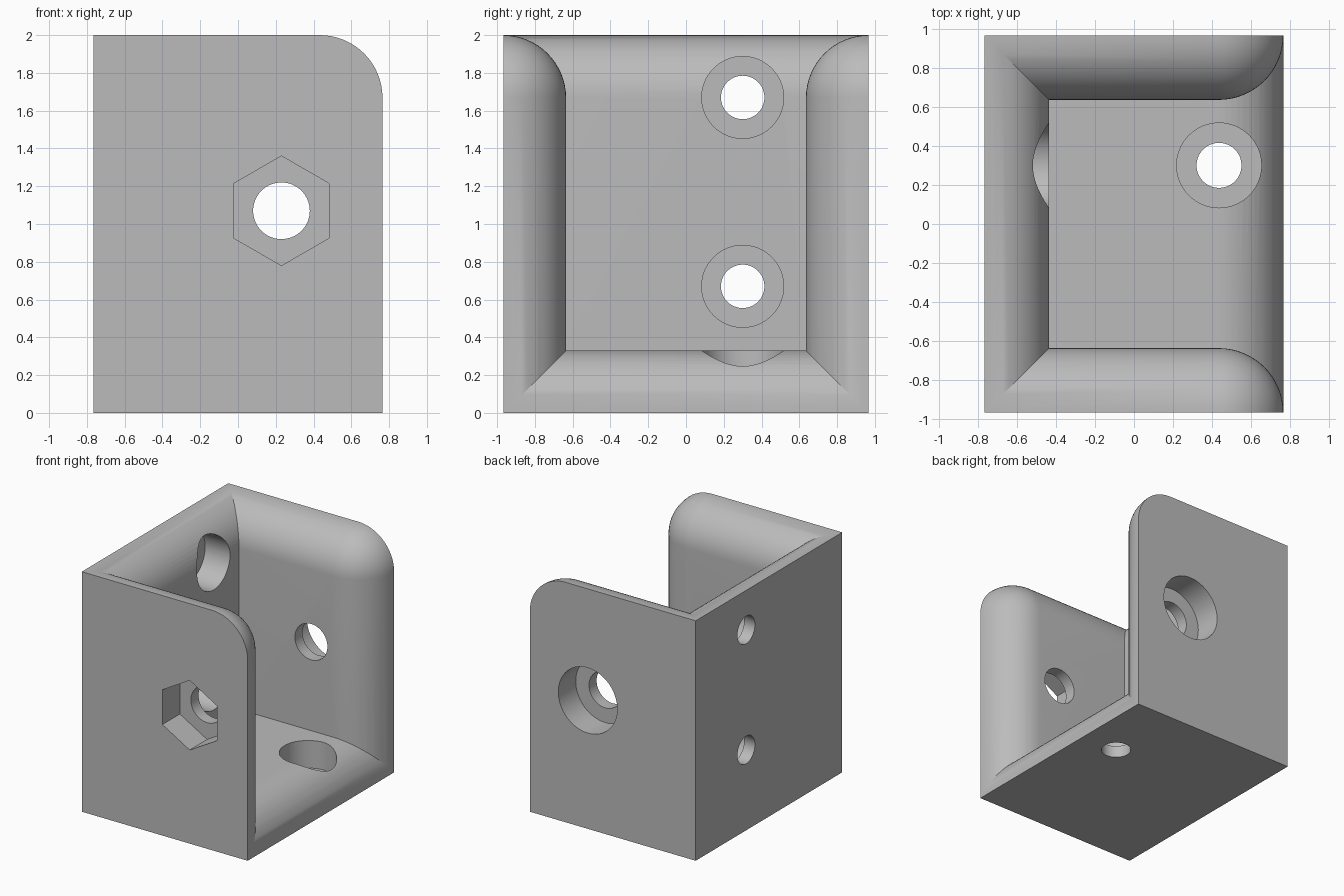
import bpy, bmesh
from math import pi, radians
from mathutils import Vector

cube = bpy.data.objects.get("Cube")
if cube:
    bpy.data.objects.remove(cube, do_unlink=True)

HX, HY, H = 0.765, 0.965, 2.0     # half width, half depth, height
T = 0.33                          # wall thickness and edge radius
POCKET = 0.23                     # depth of every recess
FAR = 1.8                         # overshoot, trimmed off later


def slab(name, lo, hi, radius=0.0):
    """Box between two corners, optionally with rounded edges."""
    lo, hi = Vector(lo), Vector(hi)
    bm = bmesh.new()
    bmesh.ops.create_cube(bm, size=1)
    for v in bm.verts:
        v.co = Vector(((lo[i] + hi[i]) / 2 + v.co[i] * (hi[i] - lo[i]) for i in range(3)))
    if radius:
        bmesh.ops.bevel(bm, geom=bm.edges[:], offset=radius, segments=16,
                        profile=0.5, affect='EDGES')
    mesh = bpy.data.meshes.new(name)
    bm.to_mesh(mesh)
    bm.free()
    ob = bpy.data.objects.new(name, mesh)
    bpy.context.collection.objects.link(ob)
    return ob


def rod(center, axis, radius, length, sides=64):
    """Cylindrical cutter along an axis."""
    turn = {'x': (0, pi / 2, 0), 'y': (pi / 2, 0, 0), 'z': (0, 0, 0)}[axis]
    bpy.ops.mesh.primitive_cylinder_add(vertices=sides, radius=radius, depth=length,
                                        location=center, rotation=turn)
    return bpy.context.object


def combine(target, other, operation):
    """Apply a boolean and discard the second object."""
    other.hide_render = True
    mod = target.modifiers.new("cut", 'BOOLEAN')
    mod.operation, mod.object, mod.solver = operation, other, 'EXACT'
    bpy.context.view_layer.objects.active = target
    bpy.ops.object.modifier_apply(modifier=mod.name)
    bpy.data.objects.remove(other, do_unlink=True)


# Walls and floor with rounded free edges
R = T + 0.002
bracket = slab("corner_bracket", (-HX - FAR, -FAR, -FAR), (T - HX, FAR, H), R)
floor = slab("floor", (-FAR - HX, -FAR, -FAR), (HX, FAR, T), R)
front = slab("front_wall", (-FAR - 1, -HY - 1, -FAR - 0.1), (HX, T - HY, H), R)
back = slab("back_wall", (-FAR - 1, HY - T, -FAR - 0.1), (HX, HY + 1, H), R)
for part in (floor, front, back):
    combine(bracket, part, 'UNION')

# Trim to flat outer faces
combine(bracket, slab("trim", (-HX, -HY, 0), (FAR, HY, FAR * 2)), 'INTERSECT')

# Bolt hole through front and back, hexagonal nut pocket, round head pocket
BX, BZ = 0.23, 1.07
combine(bracket, rod((BX, 0, BZ), 'y', 0.15, 4), 'DIFFERENCE')
for side, radius, sides in ((-1, 0.29, 6), (1, 0.272, 64)):
    y = side * (HY - POCKET + 0.5)
    combine(bracket, rod((BX, y, BZ), 'y', radius, 1, sides), 'DIFFERENCE')

# Screw holes with counterbores opening to the inside
SY, SEAT = 0.3, T - POCKET
for z in (0.67, 1.67):
    combine(bracket, rod((-HX, SY, z), 'x', 0.115, 1), 'DIFFERENCE')
    combine(bracket, rod((SEAT - HX + 0.4, SY, z), 'x', 0.217, 0.8), 'DIFFERENCE')
combine(bracket, rod((0.435, SY, 0), 'z', 0.115, 1), 'DIFFERENCE')
combine(bracket, rod((0.435, SY, SEAT + 0.4), 'z', 0.217, 0.8), 'DIFFERENCE')

# Single grey colour
grey = bpy.data.materials.new("light_grey")
grey.use_nodes = True
colour = (0.5, 0.5, 0.5, 1)
grey.diffuse_color = colour
grey.node_tree.nodes["Principled BSDF"].inputs["Base Color"].default_value = colour
bracket.data.materials.clear()
bracket.data.materials.append(grey)
for poly in bracket.data.polygons:
    poly.material_index = 0

bpy.ops.object.select_all(action='DESELECT')
bracket.select_set(True)
bpy.context.view_layer.objects.active = bracket
bpy.ops.object.shade_smooth_by_angle(angle=radians(25))
